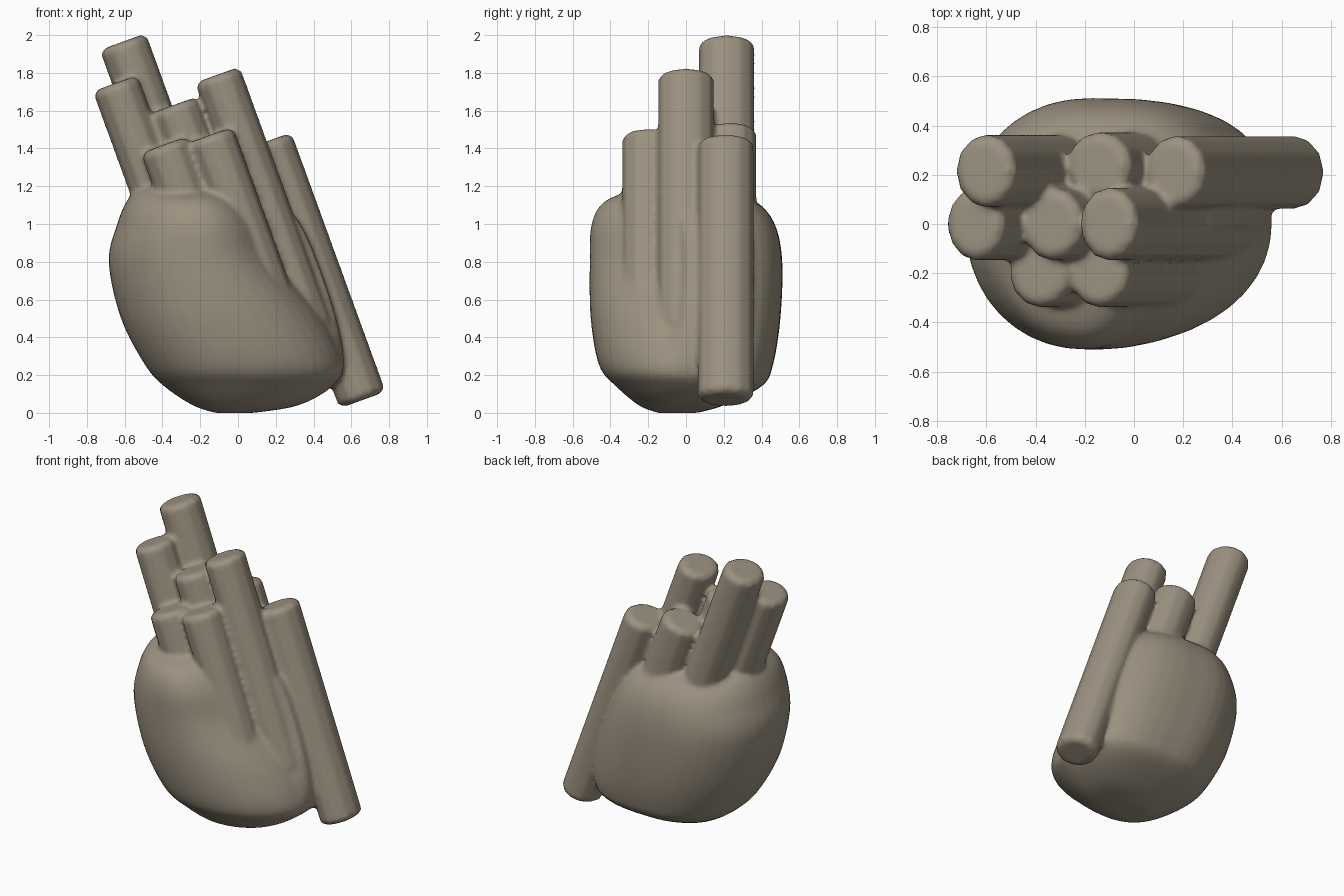
import bpy, bmesh, math
from mathutils import Vector, Matrix

if "Cube" in bpy.data.objects:
    bpy.data.objects.remove(bpy.data.objects["Cube"])

TILT = math.radians(-20)          # every vessel leans the same way
AXIS = Vector((math.sin(TILT), 0, math.cos(TILT)))

mat = bpy.data.materials.new("warm grey brown")
mat.diffuse_color = (0.33, 0.285, 0.215, 1)
mat.use_nodes = True
mat.node_tree.nodes["Principled BSDF"].inputs["Base Color"].default_value = mat.diffuse_color

bm = bmesh.new()

# Heart body rings: z, xmin, xmax at the front, xmax at the back, ymin, ymax
RINGS = [
    (0.00, -0.12, 0.08, 0.08, -0.15, 0.06),
    (0.04, -0.24, 0.32, 0.32, -0.25, 0.20),
    (0.14, -0.39, 0.50, 0.50, -0.37, 0.40),
    (0.25, -0.49, 0.56, 0.56, -0.46, 0.46),
    (0.50, -0.62, 0.45, 0.52, -0.505, 0.50),
    (0.80, -0.685, 0.22, 0.42, -0.51, 0.51),
    (1.00, -0.64, 0.12, 0.33, -0.50, 0.47),
    (1.12, -0.59, 0.03, 0.22, -0.43, 0.37),
    (1.19, -0.53, -0.05, 0.05, -0.25, 0.20),
]
N = 40
STEPS = 5


def smooth_rings():
    """Catmull-Rom interpolation between the body rings."""
    pts = [RINGS[0]] + RINGS + [RINGS[-1]]
    for k in range(1, len(pts) - 2):
        for i in range(STEPS):
            t = i / STEPS
            yield [b + 0.5 * t * (c - a + t * (2 * a - 5 * b + 4 * c - d
                                               + t * (3 * (b - c) + d - a)))
                   for a, b, c, d in zip(*pts[k - 1:k + 3])]
    yield RINGS[-1]


def skin(rings):
    """Join rings of vertices into a closed shell."""
    n = len(rings[0])
    for lo, hi in zip(rings, rings[1:]):
        for i in range(n):
            j = (i + 1) % n
            bm.faces.new((lo[i], lo[j], hi[j], hi[i]))
    bm.faces.new(rings[0][::-1])
    bm.faces.new(rings[-1])


body = []
for z, x0, xf, xb, y0, y1 in smooth_rings():
    cx = x0 + (xb - x0) * 0.45
    cy = (y0 + y1) / 2
    ring = []
    for i in range(N):
        a = 2 * math.pi * i / N
        c, s = math.cos(a), math.sin(a)
        # back right corner is fuller, front right side is leaner
        p = 2 / (3.0 if c > 0 and s > 0 else 2.1)
        x1 = xf if s < -0.01 else xb
        x = cx + math.copysign(abs(c) ** p, c) * (x1 - cx if c > 0 else cx - x0)
        y = cy + math.copysign(abs(s) ** p, s) * (y1 - y0) / 2
        ring.append(bm.verts.new((x, y, max(z, 0))))
    body.append(ring)
skin(body)


def vessel(top, length, rx=0.128, ry=0.15):
    """Leaning round tube with softened ends, given its top centre."""
    centre = Vector(top) - AXIS * length / 2
    m = (Matrix.Translation(centre) @ Matrix.Rotation(TILT, 4, 'Y')
         @ Matrix.Diagonal((rx, ry, 1, 1)))
    e = 0.5 - 0.025 / length
    skin([[bm.verts.new(m @ Vector((r * math.cos(k * math.pi / 6),
                                    r * math.sin(k * math.pi / 6), h * length)))
           for k in range(12)]
          for h, r in ((-0.5, 0.8), (-e, 1), (e, 1), (0.5, 0.8))])


# Vessels: back row, middle row, front row
vessel((-0.61, 0.215, 1.965), 1.10, 0.132)
vessel((-0.15, 0.235, 1.50), 1.00, 0.142, 0.14)
vessel((0.16, 0.21, 1.44), 1.46, 0.132)
vessel((-0.65, 0.0, 1.745), 0.80)
vessel((-0.34, 0.0, 1.63), 0.90, 0.135)
vessel((-0.11, 0.0, 1.79), 1.45)
vessel((-0.39, -0.20, 1.42), 0.80, 0.135, 0.14)
vessel((-0.15, -0.20, 1.47), 1.10, 0.132, 0.14)

me = bpy.data.meshes.new("heart_with_vessels")
bm.to_mesh(me)
bm.free()
me.materials.append(mat)
heart = bpy.data.objects.new("heart_with_vessels", me)
bpy.context.collection.objects.link(heart)

# Fuse the parts into one skin with blended creases
fuse = heart.modifiers.new("fuse", 'REMESH')
fuse.mode = 'VOXEL'
fuse.voxel_size = 0.016
fuse.use_smooth_shade = True
soft = heart.modifiers.new("soften", 'SMOOTH')
soft.factor = 0.5
soft.iterations = 5
